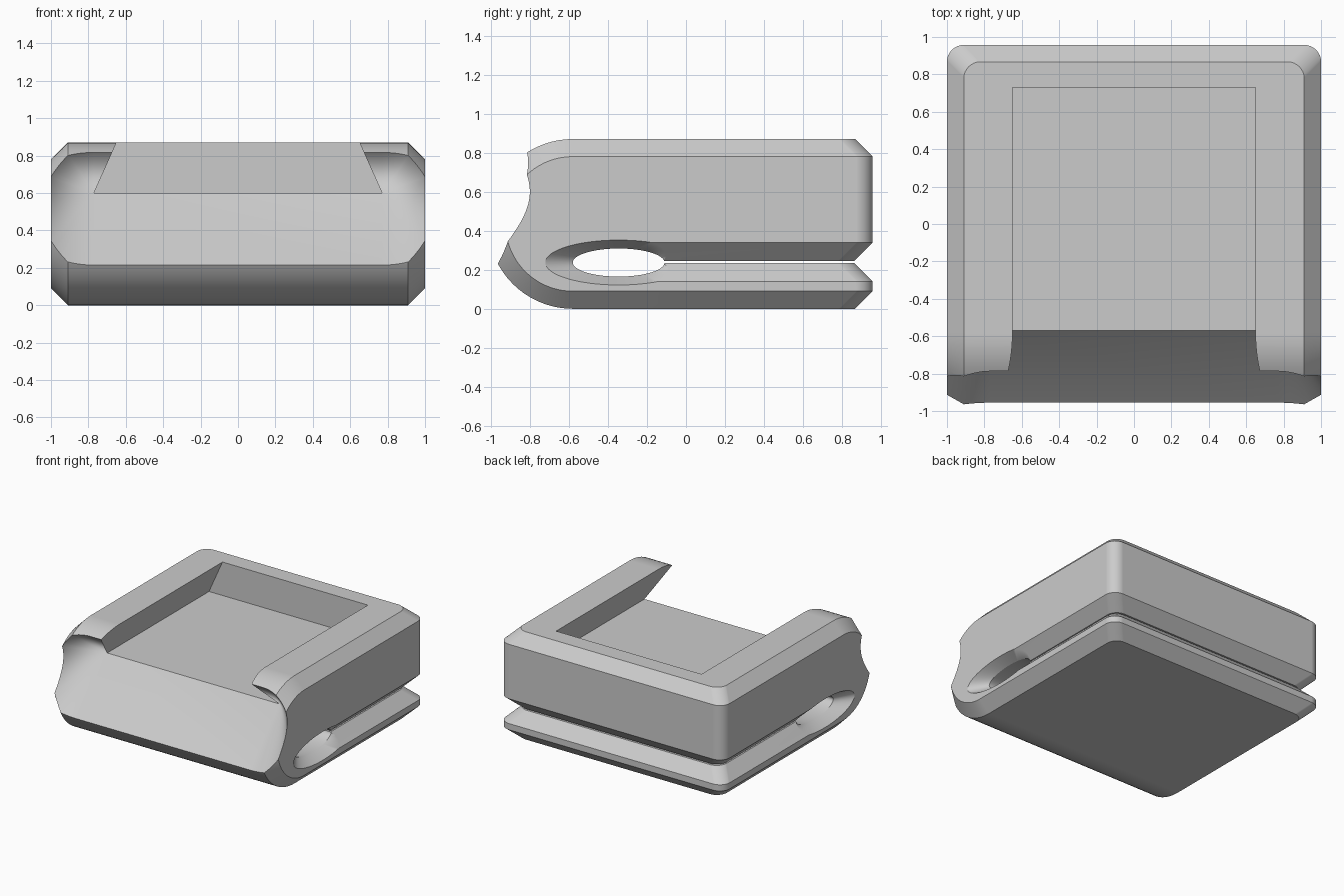
import bpy, bmesh, math

if "Cube" in bpy.data.objects:
    bpy.data.objects.remove(bpy.data.objects["Cube"])


def finish(name, bm):
    bmesh.ops.remove_doubles(bm, verts=bm.verts, dist=1e-5)
    bmesh.ops.recalc_face_normals(bm, faces=bm.faces)
    mesh = bpy.data.meshes.new(name)
    bm.to_mesh(mesh)
    bm.free()
    obj = bpy.data.objects.new(name, mesh)
    bpy.context.collection.objects.link(obj)
    return obj


def loft(name, rings):
    """Closed solid skinned through rings of equal point count."""
    bm = bmesh.new()
    vs = [[bm.verts.new(p) for p in ring] for ring in rings]
    n = len(vs[0])
    for a, b in zip(vs, vs[1:]):
        for i in range(n):
            j = (i + 1) % n
            bm.faces.new((a[i], a[j], b[j], b[i]))
    bm.faces.new(vs[0][::-1])
    bm.faces.new(vs[-1])
    return finish(name, bm)


def arc(cx, cy, rx, ry, a0, a1, n):
    return [(cx + rx * math.cos(math.radians(a0 + (a1 - a0) * i / n)),
             cy + ry * math.sin(math.radians(a0 + (a1 - a0) * i / n)))
            for i in range(n + 1)]


def cut(target, cutter):
    cutter.hide_render = True
    mod = target.modifiers.new("cut", 'BOOLEAN')
    mod.operation = 'DIFFERENCE'
    mod.solver = 'EXACT'
    mod.object = cutter
    bpy.context.view_layer.objects.active = target
    bpy.ops.object.modifier_apply(modifier=mod.name)
    bpy.data.objects.remove(cutter, do_unlink=True)


H, BACK, C = 0.87, 0.957, 0.09


# Body: side profile with round front, chamfered around both flanks
def profile(x, inset):
    front = arc(-0.58, H / 2, H / 2 - inset, H / 2 - inset, 90, 270, 36)
    yb = BACK - C + inset
    back = [(yb, inset), (BACK, C), (BACK, H - C), (yb, H - inset)]
    return [(x, y, z) for y, z in front + back]


body = loft("clip_body", [profile(-1, C), profile(-1 + C, 0),
                          profile(1 - C, 0), profile(1, C)])

# Rounded back corners, following every chamfer
for s in (-1, 1):
    rings = []
    for z, o in [(-0.05, 0.14), (0.09, 0), (0.14, 0), (0.24, 0.1),
                 (0.34, 0), (0.78, 0), (0.92, 0.14)]:
        cx, cy = 1 - C - o, BACK - C - o
        pts = arc(cx, cy, 0.0905, 0.0905, 0, 90, 8)
        pts += [(cx, 1.1), (1.1, 1.1), (1.1, cy)]
        rings.append([(s * x, y, z) for x, y in pts])
    cut(body, loft("corner_cutter", rings))

# Thin slot, flaring open at the sides and back
bm = bmesh.new()
layers = []
for s in (1, -1):
    for d in (0, 0.2):
        x, y, z = 0.905 + d, 0.862 + d, 0.24 + s * (0.005 + d)
        layers.append([bm.verts.new(p) for p in
                       ((-x, -0.3, z), (-x, y, z), (x, y, z), (x, -0.3, z))])
top_in, top_out, low_in, low_out = layers
for inner, outer in ((top_in, top_out), (low_in, low_out)):
    bm.faces.new(inner)
    for i in range(3):
        bm.faces.new((inner[i], inner[i + 1], outer[i + 1], outer[i]))
for i in range(3):
    bm.faces.new((top_out[i], top_out[i + 1], low_out[i + 1], low_out[i]))
bm.faces.new((top_out[0], top_in[0], low_in[0], low_out[0]))
bm.faces.new((top_in[0], top_in[3], low_in[3], low_in[0]))
bm.faces.new((top_in[3], top_out[3], low_out[3], low_in[3]))
cut(body, finish("slot_cutter", bm))

# Oval through hole with countersunk ends
cut(body, loft("hole_cutter", [
    [(x, y, z) for y, z in arc(-0.345, 0.237, 0.235 * k, 0.072 * k, 0, 360, 64)[:-1]]
    for x, k in ((-1.09, 2.2), (-0.91, 1), (0.91, 1), (1.09, 2.2))]))

# Dovetail pocket in the top, open to the front
cut(body, loft("pocket_cutter", [
    [(-0.77, y, 0.6), (0.77, y, 0.6), (0.614, y, 0.95), (-0.614, y, 0.95)]
    for y in (-1.2, 0.73)]))

# Front lead-in ramp: 45 degree wedge with conical ends
bm = bmesh.new()
for s in (-1, 1):
    bm.verts.new((s * 0.77, -0.57, 0.6))
    for x, z in arc(0.77, 0.6, 0.7, 0.7, -90, 90, 32):
        bm.verts.new((s * x, -1.27, z))
bmesh.ops.convex_hull(bm, input=bm.verts)
bmesh.ops.dissolve_limit(bm, angle_limit=0.005, verts=bm.verts, edges=bm.edges)
cut(body, finish("ramp_cutter", bm))

# Smooth curved areas, keep edges crisp
bpy.ops.object.select_all(action='DESELECT')
body.select_set(True)
bpy.context.view_layer.objects.active = body
bpy.ops.object.shade_smooth_by_angle(angle=math.radians(25))
wn = body.modifiers.new("weighted_normals", 'WEIGHTED_NORMAL')
wn.keep_sharp = True
